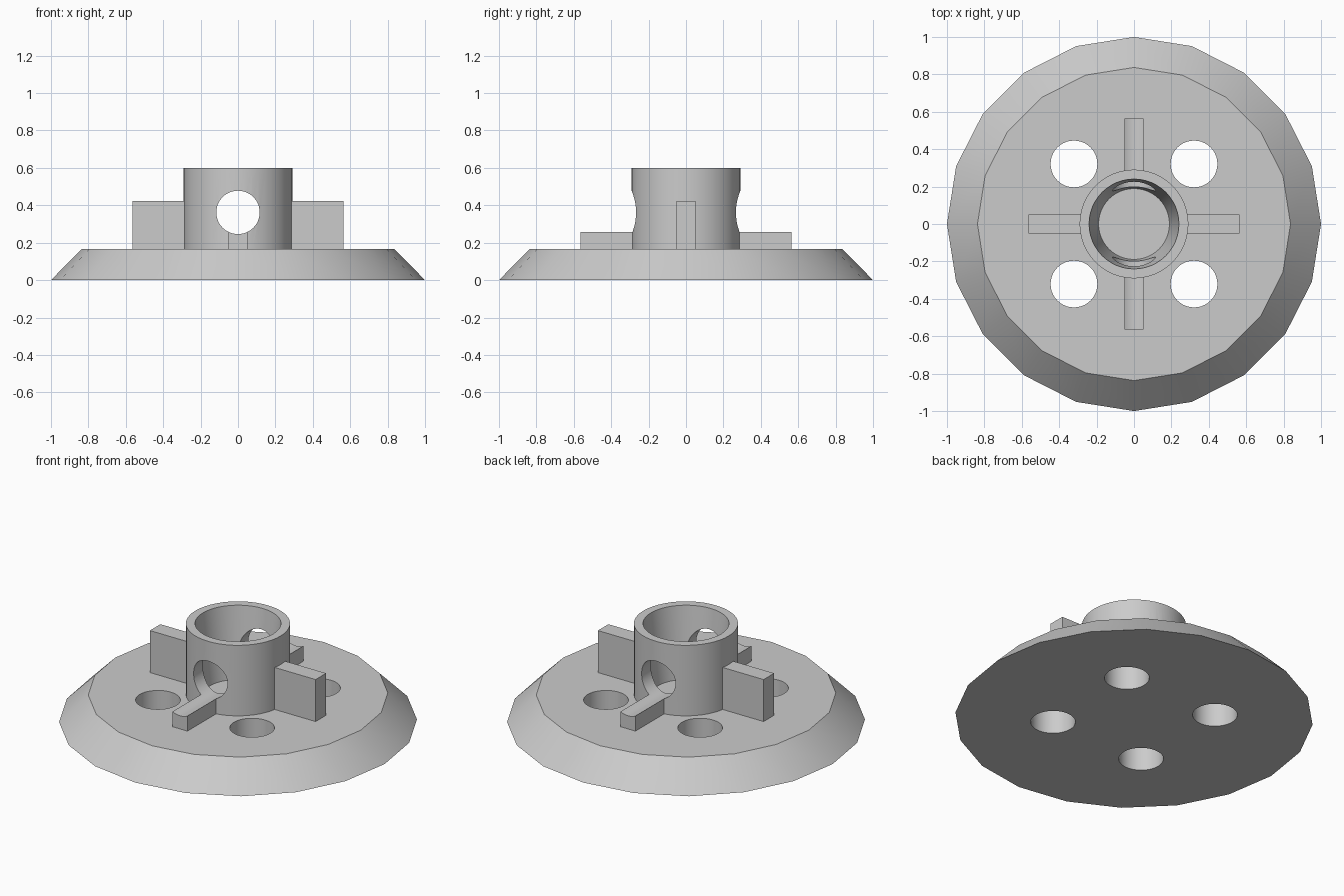
import bpy
import math
from mathutils import Matrix

if "Cube" in bpy.data.objects:
    bpy.data.objects.remove(bpy.data.objects["Cube"], do_unlink=True)

BASE_TOP, HUB_TOP = 0.165, 0.6

grey = bpy.data.materials.new("plain grey")
grey.use_nodes = True
colour = (0.6, 0.6, 0.6, 1)
grey.diffuse_color = colour
grey.node_tree.nodes["Principled BSDF"].inputs["Base Color"].default_value = colour


def frustum(name, r_low, r_high, z_low, z_high, sides, x=0, y=0):
    bpy.ops.mesh.primitive_cone_add(vertices=sides, radius1=r_low, radius2=r_high,
                                    depth=z_high - z_low,
                                    location=(x, y, (z_low + z_high) / 2))
    obj = bpy.context.object
    obj.name = name
    obj.data.materials.append(grey)
    return obj


def cut(obj, cutters):
    for cutter in cutters:
        cutter.hide_render = True
        mod = obj.modifiers.new("cut", 'BOOLEAN')
        mod.operation = 'DIFFERENCE'
        mod.solver = 'EXACT'
        mod.object = cutter
        bpy.ops.object.select_all(action='DESELECT')
        bpy.context.view_layer.objects.active = obj
        obj.select_set(True)
        bpy.ops.object.modifier_apply(modifier=mod.name)


def smooth(obj):
    bpy.ops.object.select_all(action='DESELECT')
    bpy.context.view_layer.objects.active = obj
    obj.select_set(True)
    bpy.ops.object.shade_smooth_by_angle(angle=math.radians(30))


# Flared base plate with four bolt holes
base = frustum("base_plate", 1, 0.837, 0, BASE_TOP, 20)
bolt_cutters = [frustum("bolt_cutter", 0.125, 0.125, -0.1, 0.3, 40, 0.321 * sx, 0.321 * sy)
                for sx in (-1, 1) for sy in (-1, 1)]
cut(base, bolt_cutters)

# Hub with a tapered socket and a cross hole running front to back
hub = frustum("hub", 0.291, 0.291, BASE_TOP - 0.01, HUB_TOP, 48)
socket_cutter = frustum("socket_cutter", 0.182, 0.252, 0.1, 0.7, 48)
cross_cutter = frustum("cross_cutter", 0.116, 0.116, -1, 1, 48)
cross_cutter.matrix_world = (Matrix.Translation((0, 0, 0.362))
                             @ Matrix.Rotation(math.pi / 2, 4, 'X'))
bpy.context.view_layer.update()
cut(hub, [socket_cutter, cross_cutter])

# Four ribs; the cross hole trims the front and back ones to a hollow
ribs = []
for i, side in enumerate(("left", "back", "right", "front")):
    bpy.ops.mesh.primitive_cube_add(size=1)
    rib = bpy.context.object
    rib.name = side + "_rib"
    low, high, near, far = BASE_TOP - 0.01, 0.424, 0.28, 0.565
    rib.data.transform(Matrix.Rotation(i * math.pi / 2, 4, 'Z')
                       @ Matrix.Translation(((near + far) / 2, 0, (low + high) / 2))
                       @ Matrix.Diagonal((far - near, 0.102, high - low, 1)))
    rib.data.materials.append(grey)
    if side in ("front", "back"):
        cut(rib, [cross_cutter])
    ribs.append(rib)

for part in [base, hub] + ribs:
    smooth(part)

for cutter in bolt_cutters + [socket_cutter, cross_cutter]:
    bpy.data.objects.remove(cutter, do_unlink=True)
